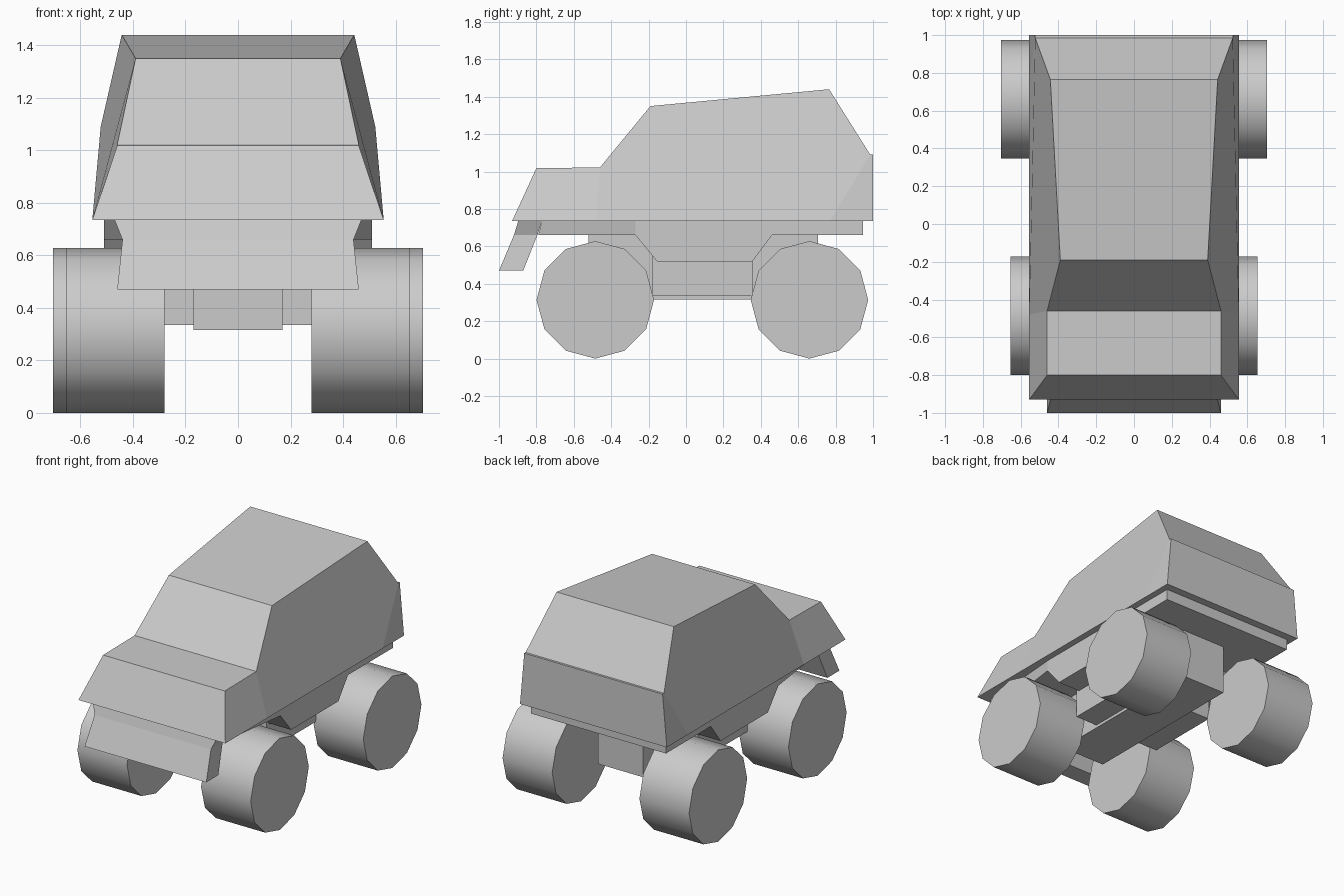
import bpy, bmesh
from math import pi

if "Cube" in bpy.data.objects:
    bpy.data.objects.remove(bpy.data.objects["Cube"])


def make(name, bm):
    bmesh.ops.recalc_face_normals(bm, faces=bm.faces)
    me = bpy.data.meshes.new(name)
    bm.to_mesh(me)
    bm.free()
    ob = bpy.data.objects.new(name, me)
    bpy.context.collection.objects.link(ob)
    return ob


def loft(name, profile, sides=None):
    """Closed (y, z, half width) profile, mirrored in x; sides lists side polygons."""
    bm = bmesh.new()
    left = [bm.verts.new((-w, y, z)) for y, z, w in profile]
    right = [bm.verts.new((w, y, z)) for y, z, w in profile]
    n = len(profile)
    for i in range(n):
        j = (i + 1) % n
        bm.faces.new((left[i], left[j], right[j], right[i]))
    for poly in sides or [range(n)]:
        bm.faces.new([left[i] for i in poly])
        bm.faces.new([right[i] for i in poly])
    return make(name, bm)


def box(name, w, y0, y1, z0, z1):
    return loft(name, [(y0, z0, w), (y0, z1, w), (y1, z1, w), (y1, z0, w)])


# Tapered upper body: hood, windscreen, roof and tail
loft("body", [
    (-.93, .735, .555), (-.80, 1.018, .46), (-.46, 1.022, .46),
    (-.19, 1.35, .39), (.765, 1.44, .443), (.985, 1.09, .523),
    (1.0, 1.09, .523), (1.0, .735, .555), (.77, .735, .555), (-.48, .735, .555)],
    [(0, 1, 2, 9), (2, 3, 4, 5, 8, 9), (5, 6, 7, 8)])

# Sill under the body, narrowing towards the front
box("sill", .51, -.27, .945, .66, .735)
loft("front_sill", [(-.79, .66, .44), (-.77, .735, .47), (-.27, .735, .51), (-.27, .66, .51)])

# Slanted front bumper, pinched where it meets the sill
loft("front_bumper", [
    (-.897, .735, .47), (-.92, .66, .44), (-1.0, .47, .46),
    (-.87, .47, .46), (-.795, .66, .44), (-.77, .735, .47)],
    [(0, 1, 4, 5), (1, 2, 3, 4)])

# Door skirt between the wheels and chassis blocks
loft("side_skirt", [(-.27, .66, .51), (-.155, .52, .51), (.355, .52, .51), (.46, .66, .51)])
box("floor_block", .34, -.18, .355, .335, .66)
box("chassis_beam", .17, -.52, .705, .315, .66)

# Twelve-sided wheels, rear pair set slightly wider
for label, y, x in (("front", -.485, .4675), ("rear", .66, .5175)):
    for side, s in (("left", -1), ("right", 1)):
        bpy.ops.mesh.primitive_cylinder_add(
            vertices=12, radius=.314, depth=.375,
            location=(s * x, y, .314), rotation=(0, pi / 2, 0))
        bpy.context.object.name = f"{label}_{side}_wheel"
        bpy.ops.object.shade_smooth_by_angle(angle=pi / 4)
